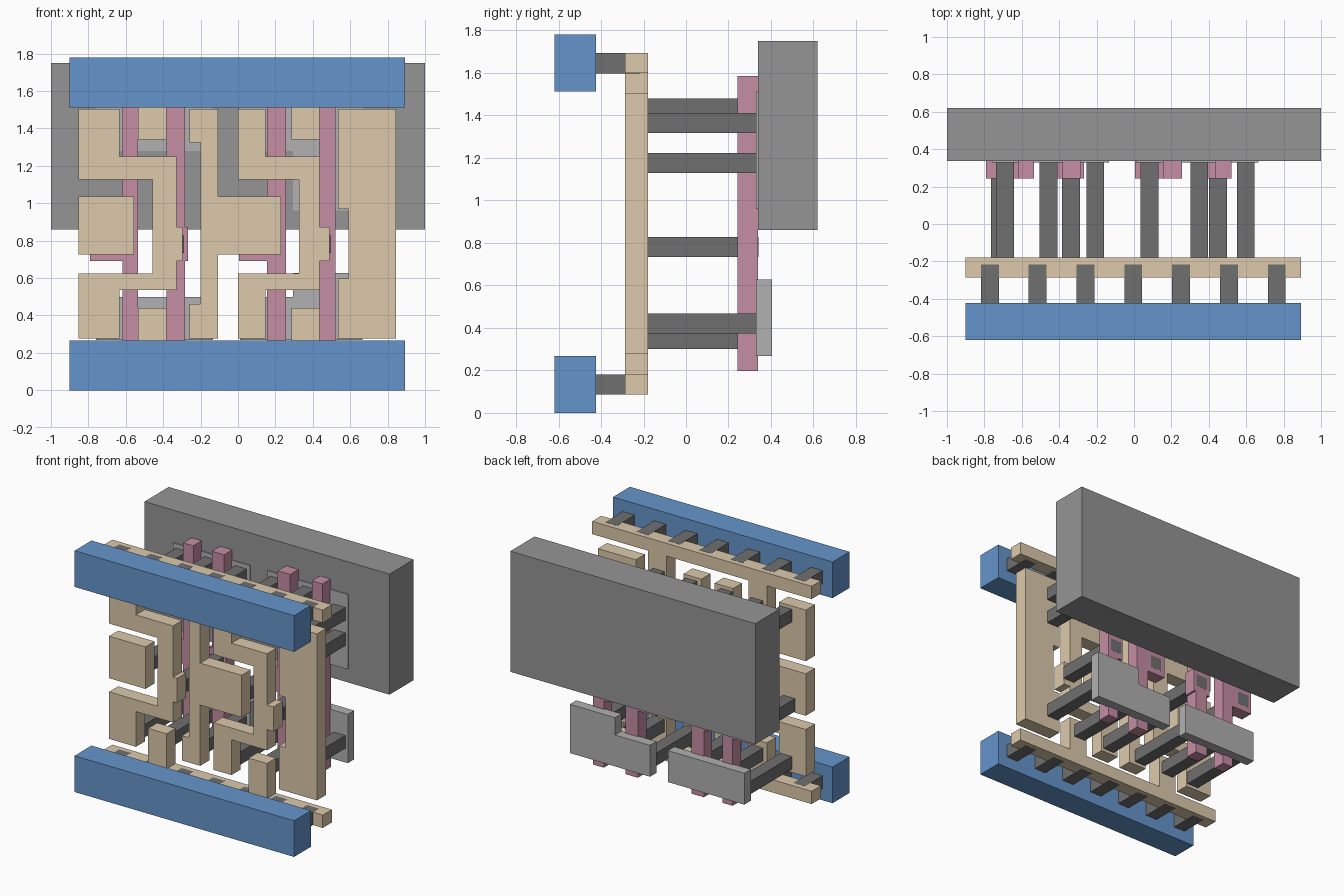
import bpy, bmesh

if "Cube" in bpy.data.objects:
    bpy.data.objects.remove(bpy.data.objects["Cube"])


def material(name, rgb):
    m = bpy.data.materials.new(name)
    m.diffuse_color = (*rgb, 1)
    m.use_nodes = True
    m.node_tree.nodes["Principled BSDF"].inputs["Base Color"].default_value = m.diffuse_color
    return m


BLUE = material("blue", (0.13, 0.30, 0.60))
TAN = material("tan", (0.72, 0.59, 0.41))
PINK = material("pink", (0.56, 0.27, 0.37))
DARK = material("dark_grey", (0.16, 0.16, 0.16))
MID = material("mid_grey", (0.30, 0.30, 0.30))
LIGHT = material("light_grey", (0.44, 0.44, 0.44))


def slab(name, pts, y0, y1, mat):
    """Extrude an x-z outline from y0 to y1."""
    bm = bmesh.new()
    face = bm.faces.new([bm.verts.new((x, y0, z)) for x, z in pts])
    ext = bmesh.ops.extrude_face_region(bm, geom=[face])["geom"]
    verts = [v for v in ext if isinstance(v, bmesh.types.BMVert)]
    bmesh.ops.translate(bm, verts=verts, vec=(0, y1 - y0, 0))
    bmesh.ops.recalc_face_normals(bm, faces=bm.faces)
    me = bpy.data.meshes.new(name)
    bm.to_mesh(me)
    bm.free()
    me.materials.append(mat)
    ob = bpy.data.objects.new(name, me)
    bpy.context.collection.objects.link(ob)
    return ob


def rect(x0, x1, z0, z1):
    return [(x0, z0), (x1, z0), (x1, z1), (x0, z1)]


def square(x, z, s=0.0945):
    return rect(x - s / 2, x + s / 2, z - s / 2, z + s / 2)


def wire(name, pts):
    return slab(name, pts, -0.286, -0.18, TAN)


H = 1.78                      # layout height, used to mirror top and bottom
L, R = -0.9, 0.892            # ends of the supply rails

# Front power bars
slab("lower_power_bar", rect(L, R, 0, 0.267), -0.62, -0.423, BLUE)
slab("upper_power_bar", rect(L, R, H - 0.267, H), -0.62, -0.423, BLUE)

# Short pegs joining bars to rails
for side, z in (("lower", 0.1335), ("upper", H - 0.1335)):
    for i in range(7):
        slab(f"{side}_rail_peg_{i+1}", square(-0.004 + 0.2557 * (i - 3), z, 0.096),
             -0.423, -0.217, DARK)

# Wire layer: rails with two stubs each
rail = [(L, 0.0865), (R, 0.0865), (R, 0.181), (0.437, 0.181), (0.437, 0.44),
        (0.286, 0.44), (0.286, 0.181), (-0.383, 0.181), (-0.383, 0.44),
        (-0.534, 0.44), (-0.534, 0.181), (L, 0.181)]
wire("lower_rail", rail)
wire("upper_rail", [(x, 1.78 - z) for x, z in rail])


# C-shaped wires
def c_wire(name, x0, xb, xi, xo, bump):
    wire(name, [(x0, 1.505), (xb, 1.505), (xb, 1.25), (xo, 1.25), (xo, 0.872),
                (bump, 0.872), (bump, 0.69), (xo, 0.69), (xo, 0.537), (xb, 0.537),
                (xb, 0.277), (x0, 0.277), (x0, 0.624), (xi, 0.624), (xi, 1.128),
                (x0, 1.128)])


c_wire("left_c_wire", -0.852, -0.633, -0.457, -0.33, -0.297)
c_wire("right_c_wire", 0.0, 0.147, 0.326, 0.437, 0.49)

# Remaining wires
wire("input_pad", rect(-0.852, -0.555, 0.725, 1.035))
wire("middle_wire", [(-0.258, 1.505), (-0.108, 1.505), (-0.108, 1.035), (0.229, 1.035),
                     (0.229, 0.725), (-0.108, 0.725), (-0.108, 0.277), (-0.258, 0.277),
                     (-0.258, 0.46), (-0.2, 0.46), (-0.2, 1.325), (-0.258, 1.325)])
wire("output_wire", [(0.535, 0.277), (0.845, 0.277), (0.845, 1.505), (0.535, 1.505),
                     (0.535, 0.968), (0.59, 0.968), (0.59, 0.597), (0.535, 0.597)])

# Gate strips: strip left/right, pad left/right
gates = [(-0.618, -0.534, -0.79, -0.534), (-0.383, -0.284, -0.41, -0.268),
         (0.155, 0.257, 0.005, 0.257), (0.433, 0.52, 0.39, 0.52)]
for i, (a, b, p, q) in enumerate(gates):
    pts = [(a, 0.197)]
    pts += [(a, 0.69), (p, 0.69), (p, 0.872), (a, 0.872)]
    pts += [(a, 1.585), (b, 1.585)]
    if q > b:
        pts += [(b, 0.872), (q, 0.872), (q, 0.69), (b, 0.69)]
    pts += [(b, 0.197)]
    slab(f"gate_strip_{i+1}", pts, 0.242, 0.34, PINK)

# Long pegs to the gates
for i, x in enumerate((-0.717, -0.337, 0.083, 0.449)):
    slab(f"gate_peg_{i+1}", square(x, 0.781), -0.18, 0.3405, DARK)

# Long pegs to the back plates
for i, x in enumerate((-0.69, -0.457, -0.207, 0.083, 0.348)):
    for side, z in (("lower", 0.347), ("upper", H - 0.347)):
        slab(f"{side}_plate_peg_{i+1}", square(x, z), -0.18, 0.335, DARK)
for i, z in enumerate((0.42, 1.365, 1.177)):
    slab(f"output_peg_{i+1}", square(0.598, z), -0.18, 0.335, DARK)

# Back plates and the well block
PX = (-0.76, -0.135, 0.01, 0.295, 0.665)


def stepped(z0, z1, z2):
    return [(PX[2], z0), (PX[4], z0), (PX[4], z2), (PX[3], z2), (PX[3], z1), (PX[2], z1)]


slab("lower_left_plate", rect(PX[0], PX[1], 0.268, 0.5), 0.33, 0.405, LIGHT)
slab("upper_left_plate", rect(PX[0], PX[1], 1.28, 1.512), 0.33, 0.405, LIGHT)
slab("lower_right_plate", stepped(0.268, 0.5, 0.628), 0.33, 0.405, LIGHT)
slab("upper_right_plate", stepped(1.512, 1.28, 0.96), 0.33, 0.405, LIGHT)
slab("well_block", rect(-1, 1, 0.86, 1.75), 0.338, 0.62, MID)
